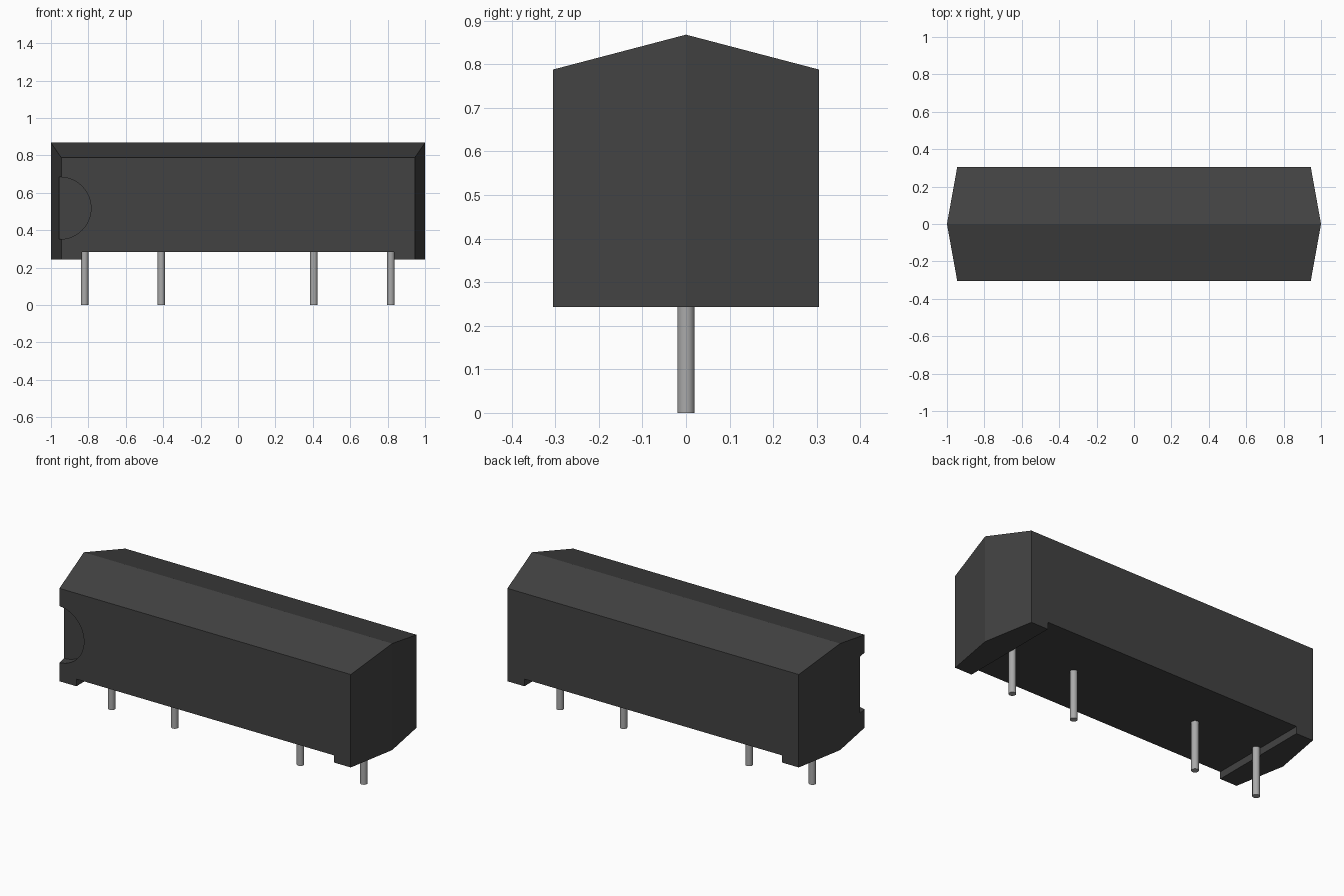
import bpy
import bmesh
from mathutils import Vector, Matrix

if "Cube" in bpy.data.objects:
    bpy.data.objects.remove(bpy.data.objects["Cube"], do_unlink=True)

HALF_W, EAVE, RIDGE = 0.305, 0.788, 0.868
FOOT_Z, BELLY_Z = 0.243, 0.285


def material(name, color):
    mat = bpy.data.materials.new(name)
    mat.use_nodes = True
    mat.diffuse_color = color
    mat.node_tree.nodes["Principled BSDF"].inputs["Base Color"].default_value = color
    return mat


def add_object(name, bm, mat):
    bmesh.ops.recalc_face_normals(bm, faces=bm.faces)
    mesh = bpy.data.meshes.new(name)
    bm.to_mesh(mesh)
    bm.free()
    mesh.materials.append(mat)
    obj = bpy.data.objects.new(name, mesh)
    bpy.context.collection.objects.link(obj)
    return obj


def cut(target, cutter):
    mod = target.modifiers.new("cut", "BOOLEAN")
    mod.operation = "DIFFERENCE"
    mod.solver = "EXACT"
    mod.object = cutter
    cutter.hide_render = True
    bpy.context.view_layer.objects.active = target
    bpy.ops.object.modifier_apply(modifier=mod.name)
    bpy.data.objects.remove(cutter, do_unlink=True)


black = material("dark plastic", (0.055, 0.055, 0.055, 1))
metal = material("pin metal", (0.4, 0.4, 0.4, 1))

# Housing: six-sided plan raised to the ridge, then trimmed by two roof planes
bm = bmesh.new()
plan = [(-1, 0), (-0.945, -HALF_W), (0.945, -HALF_W),
        (1, 0), (0.945, HALF_W), (-0.945, HALF_W)]
base = bm.faces.new([bm.verts.new((x, y, FOOT_Z)) for x, y in plan])
top = bmesh.ops.extrude_face_region(bm, geom=[base])["geom"]
bmesh.ops.translate(bm, vec=(0, 0, 1),
                    verts=[v for v in top if isinstance(v, bmesh.types.BMVert)])
for side in (-1, 1):
    normal = Vector((0, side * (RIDGE - EAVE), HALF_W)).normalized()
    geom = bm.verts[:] + bm.edges[:] + bm.faces[:]
    bmesh.ops.bisect_plane(bm, geom=geom, plane_co=(0, 0, RIDGE),
                           plane_no=normal, clear_outer=True)
    rim = [e for e in bm.edges if e.is_boundary]
    bmesh.ops.holes_fill(bm, edges=rim, sides=0)
housing = add_object("housing", bm, black)

# Raised underside between the two end feet
bm = bmesh.new()
bmesh.ops.create_cube(bm, size=1, matrix=Matrix.Translation((0, 0, BELLY_Z - 0.1))
                      @ Matrix.Diagonal((1.67, 1, 0.2, 1)))
cut(housing, add_object("underside_cutter", bm, black))

# Shallow half-round key notch in the front face at one end
bm = bmesh.new()
bmesh.ops.create_cone(bm, cap_ends=True, segments=48, radius1=0.166, radius2=0.166,
                      depth=0.2, matrix=Matrix.Translation((-0.952, -HALF_W - 0.04, 0.518))
                      @ Matrix.Rotation(1.5707963, 4, "X"))
cut(housing, add_object("notch_cutter", bm, black))

# Four round pins in a single row
for number, x in enumerate((-0.82, -0.41, 0.405, 0.817), 1):
    bm = bmesh.new()
    bmesh.ops.create_cone(bm, cap_ends=True, segments=24, radius1=0.02, radius2=0.02,
                          depth=BELLY_Z + 0.02,
                          matrix=Matrix.Translation((x, 0, (BELLY_Z + 0.02) / 2)))
    pin = add_object(f"pin_{number}", bm, metal)
    bpy.ops.object.select_all(action="DESELECT")
    pin.select_set(True)
    bpy.context.view_layer.objects.active = pin
    bpy.ops.object.shade_smooth_by_angle()
